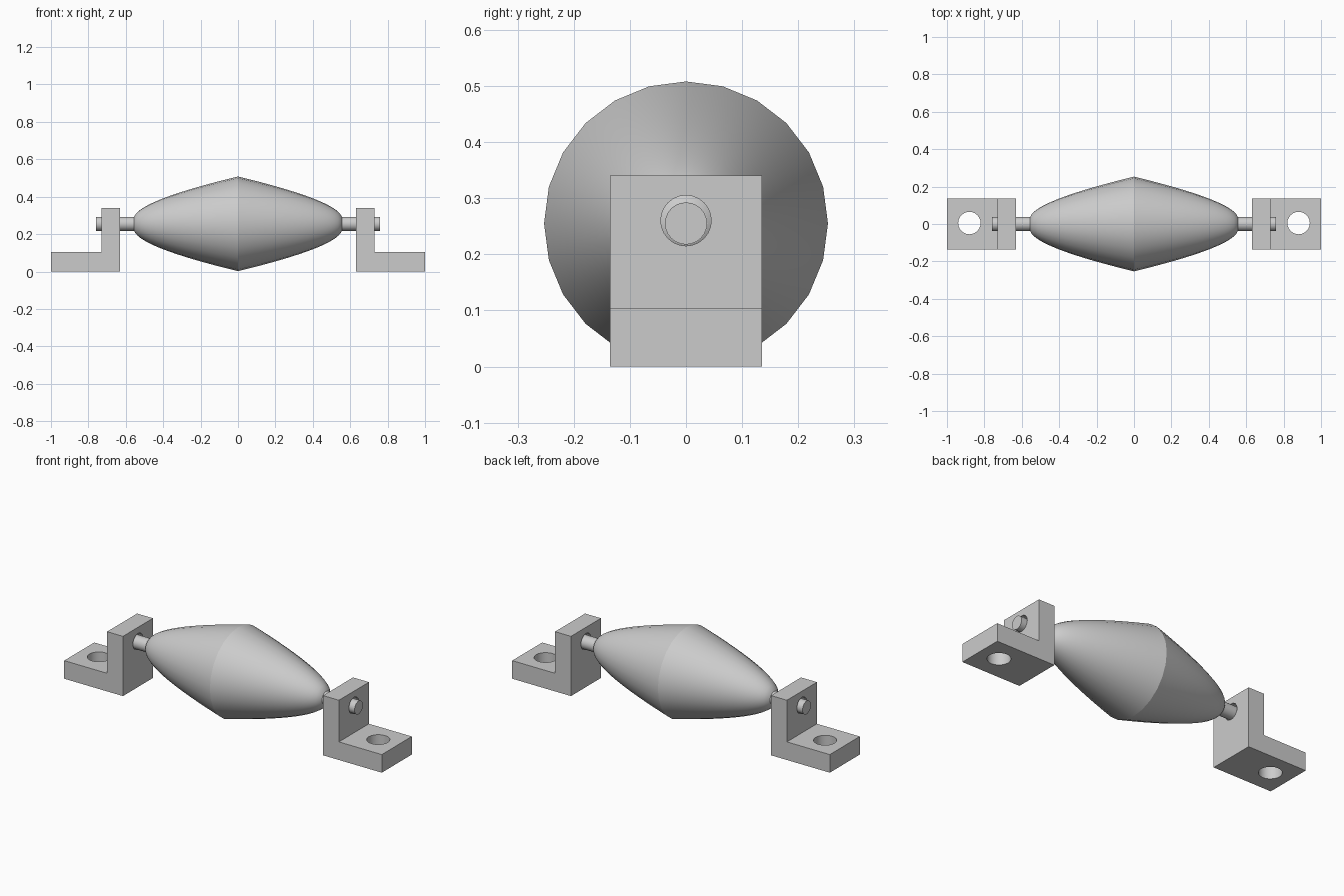
import bpy, bmesh, math
from mathutils import Matrix

if "Cube" in bpy.data.objects:
    bpy.data.objects.remove(bpy.data.objects["Cube"], do_unlink=True)

AXIS_Z = 0.255
SIDES = 24

grey = bpy.data.materials.new("plain grey")
grey.use_nodes = True
grey.diffuse_color = (0.6, 0.6, 0.6, 1)
grey.node_tree.nodes["Principled BSDF"].inputs["Base Color"].default_value = (0.6, 0.6, 0.6, 1)


def finish(name, bm, angle=25):
    bmesh.ops.recalc_face_normals(bm, faces=bm.faces)
    mesh = bpy.data.meshes.new(name)
    bm.to_mesh(mesh)
    bm.free()
    obj = bpy.data.objects.new(name, mesh)
    bpy.context.collection.objects.link(obj)
    mesh.materials.append(grey)
    bpy.ops.object.select_all(action="DESELECT")
    obj.select_set(True)
    bpy.context.view_layer.objects.active = obj
    bpy.ops.object.shade_smooth_by_angle(angle=math.radians(angle))
    return obj


def lathe(name, profile):
    """Revolve (x, radius) points around the roller axis, capping both ends."""
    bm = bmesh.new()
    rings = []
    for x, r in profile:
        turns = [2 * math.pi * i / SIDES for i in range(SIDES)]
        rings.append([bm.verts.new((x, r * math.sin(a), AXIS_Z + r * math.cos(a))) for a in turns])
    for a, b in zip(rings, rings[1:]):
        for i in range(SIDES):
            j = (i + 1) % SIDES
            bm.faces.new((a[i], a[j], b[j], b[i]))
    bm.faces.new(rings[0])
    bm.faces.new(rings[-1])
    return finish(name, bm)


def cutter(name, location, radius, along_x=False):
    bm = bmesh.new()
    turn = Matrix.Rotation(math.pi / 2, 4, "Y") if along_x else Matrix()
    bmesh.ops.create_cone(bm, cap_ends=True, segments=SIDES, radius1=radius, radius2=radius,
                          depth=0.3, matrix=Matrix.Translation(location) @ turn)
    obj = finish(name, bm)
    obj.hide_render = True
    return obj


def bracket(name, side):
    # L-shaped outline extruded across the width
    outline = [(0.63, 0), (1, 0), (1, 0.103), (0.73, 0.103), (0.73, 0.34), (0.63, 0.34)]
    bm = bmesh.new()
    face = bm.faces.new([bm.verts.new((side * x, -0.135, z)) for x, z in outline])
    new = bmesh.ops.extrude_face_region(bm, geom=[face])["geom"]
    bmesh.ops.translate(bm, vec=(0, 0.27, 0), verts=[v for v in new if isinstance(v, bmesh.types.BMVert)])
    obj = finish(name, bm)
    # Screw hole in the foot and axle hole in the upright
    holes = [cutter(name + "_screw_hole", (side * 0.88, 0.005, 0.05), 0.06),
             cutter(name + "_axle_hole", (side * 0.68, 0, 0.26), 0.045, True)]
    for hole in holes:
        mod = obj.modifiers.new("hole", "BOOLEAN")
        mod.object = hole
        mod.solver = "EXACT"
        bpy.context.view_layer.objects.active = obj
        bpy.ops.object.modifier_apply(modifier=mod.name)
        bpy.data.objects.remove(hole, do_unlink=True)
    bpy.ops.object.select_all(action="DESELECT")
    obj.select_set(True)
    bpy.ops.object.shade_smooth_by_angle(angle=math.radians(25))


# Bulging roller: one curved half, mirrored about the middle seam
p0, p1, p2, p3 = (0, 0.253), (0.26, 0.19), (0.53, 0.11), (0.555, 0.038)
half = []
for i in range(17):
    t = i / 16
    w = ((1 - t) ** 3, 3 * t * (1 - t) ** 2, 3 * t * t * (1 - t), t ** 3)
    half.append(tuple(sum(k * p[c] for k, p in zip(w, (p0, p1, p2, p3))) for c in (0, 1)))
lathe("roller", [(-x, r) for x, r in half[:0:-1]] + half)

# Axle stubs and mounting brackets on both ends
for label, side in (("left", 1), ("right", -1)):
    lathe(label + "_axle", [(side * 0.54, 0.0375), (side * 0.76, 0.0375)])
    bracket(label + "_bracket", side)
